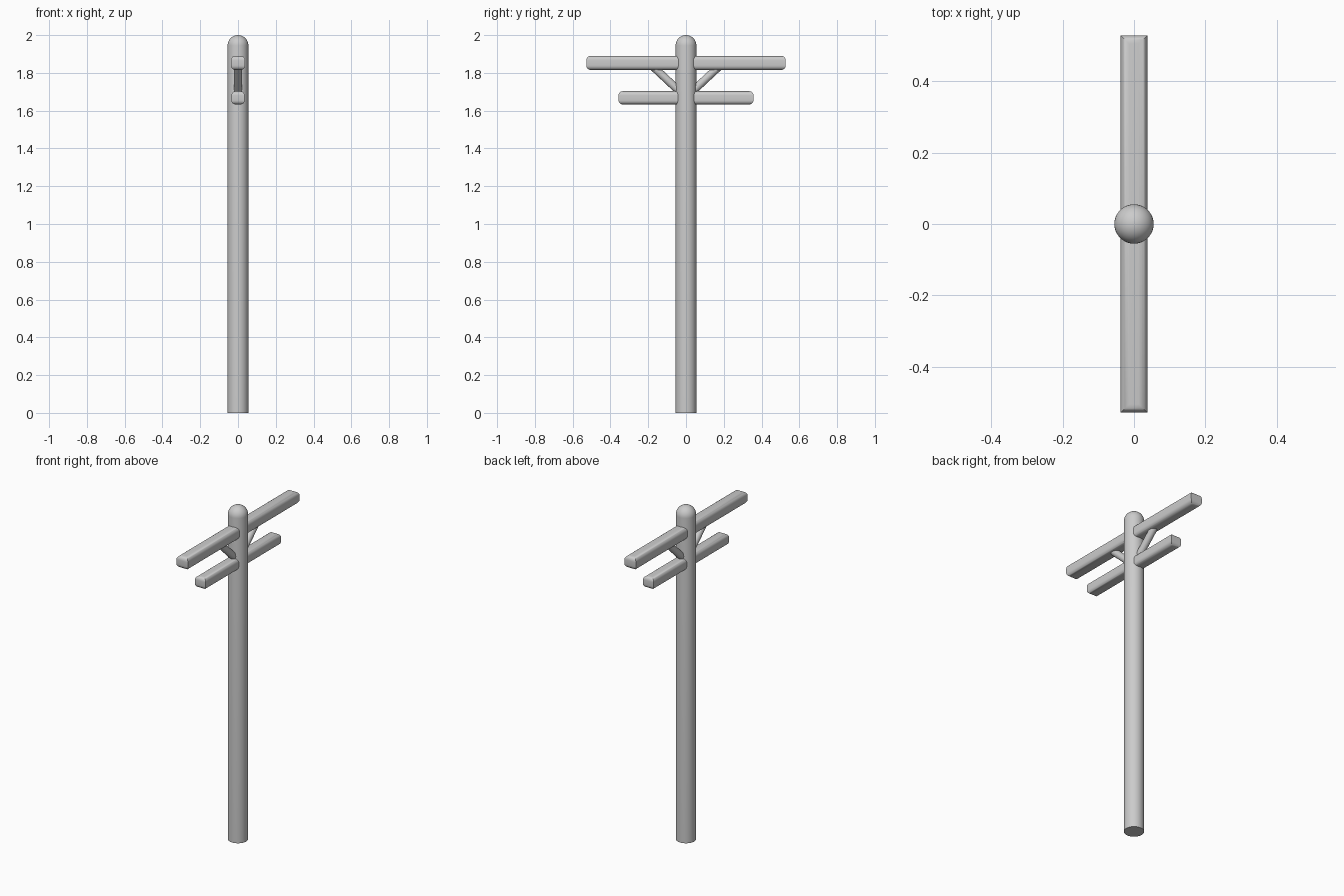
import bpy, bmesh
from math import cos, sin, pi
from mathutils import Vector, Matrix

if "Cube" in bpy.data.objects:
    bpy.data.objects.remove(bpy.data.objects["Cube"])


def make_object(name, bm, angle):
    bmesh.ops.recalc_face_normals(bm, faces=bm.faces)
    mesh = bpy.data.meshes.new(name)
    bm.to_mesh(mesh)
    bm.free()
    obj = bpy.data.objects.new(name, mesh)
    bpy.context.collection.objects.link(obj)
    bpy.ops.object.select_all(action='DESELECT')
    obj.select_set(True)
    bpy.context.view_layer.objects.active = obj
    bpy.ops.object.shade_smooth_by_angle(angle=angle)
    return obj


def pole(radius, height, sides=48, rings=12):
    # Lathed profile: flat base, straight shaft, domed top
    bm = bmesh.new()
    profile = [(0, 0), (radius, 0)]
    for i in range(rings + 1):
        a = pi / 2 * i / rings
        profile.append((radius * cos(a), height - radius + radius * sin(a)))
    verts = [bm.verts.new((r, 0, z)) for r, z in profile]
    edges = [bm.edges.new(p) for p in zip(verts, verts[1:])]
    bmesh.ops.spin(bm, geom=verts + edges, cent=(0, 0, 0), axis=(0, 0, 1),
                   angle=2 * pi, steps=sides)
    bmesh.ops.remove_doubles(bm, verts=bm.verts, dist=0.0001)
    return make_object("pole", bm, 0.6)


def crossarm(name, width, length, height, z, bevel):
    # Beam with rounded top and bottom rims, mitred at the sharp upright corners
    bm = bmesh.new()
    bmesh.ops.create_cube(bm, size=1, matrix=Matrix.Translation((0, 0, z))
                          @ Matrix.Diagonal((width, length, height, 1)))
    rims = [e for e in bm.edges if abs(e.verts[0].co.z - e.verts[1].co.z) < 0.001]
    bmesh.ops.bevel(bm, geom=rims, offset=bevel, segments=6, profile=0.5,
                    affect='EDGES')
    return make_object(name, bm, 0.6)


def brace(name, side):
    # Diagonal round strut from the pole to the upper arm
    a, b = Vector((0, side * 0.03, 1.698)), Vector((0, side * 0.183, 1.841))
    turn = (b - a).to_track_quat('Z', 'Y').to_matrix().to_4x4()
    bm = bmesh.new()
    bmesh.ops.create_cone(bm, cap_ends=True, segments=24, radius1=0.021,
                          radius2=0.021, depth=(b - a).length,
                          matrix=Matrix.Translation((a + b) / 2) @ turn)
    return make_object(name, bm, 0.6)


pole(0.055, 2.0)
crossarm("upper_crossarm", 0.075, 1.056, 0.075, 1.853, 0.024)
crossarm("lower_crossarm", 0.07, 0.714, 0.07, 1.668, 0.022)
for side, name in ((-1, "left_brace"), (1, "right_brace")):
    brace(name, side)
